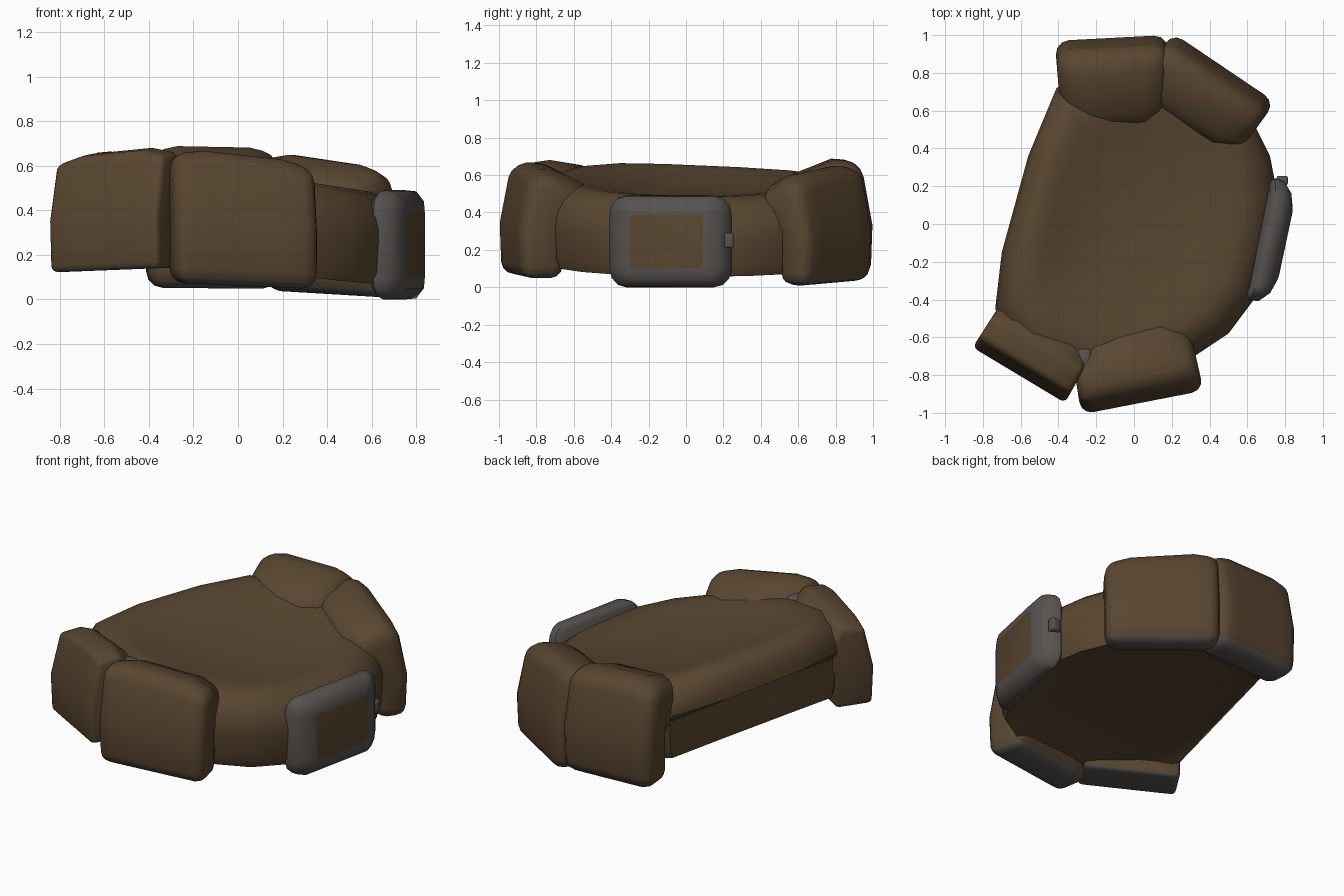
import bpy, bmesh, math
from mathutils import Vector

if "Cube" in bpy.data.objects:
    bpy.data.objects.remove(bpy.data.objects["Cube"])


def material(name, rgb):
    m = bpy.data.materials.new(name)
    m.diffuse_color = (*rgb, 1)
    m.use_nodes = True
    m.node_tree.nodes["Principled BSDF"].inputs["Base Color"].default_value = m.diffuse_color
    return m


BROWN = material("brown leather", (0.1, 0.061, 0.03))
GREY = material("dark grey", (0.095, 0.085, 0.077))


def finish(name, bm, angle=45, bevel=0, index=0):
    bmesh.ops.recalc_face_normals(bm, faces=bm.faces)
    for f in bm.faces:
        f.material_index = index
    me = bpy.data.meshes.new(name)
    bm.to_mesh(me)
    bm.free()
    ob = bpy.data.objects.new(name, me)
    bpy.context.collection.objects.link(ob)
    me.materials.append(BROWN)
    me.materials.append(GREY)
    bpy.ops.object.select_all(action='DESELECT')
    ob.select_set(True)
    bpy.context.view_layer.objects.active = ob
    if bevel:
        b = ob.modifiers.new("round", 'BEVEL')
        b.width, b.segments = bevel, 3
        b.limit_method, b.angle_limit = 'ANGLE', math.radians(30)
        bpy.ops.object.modifier_apply(modifier=b.name)
    bpy.ops.object.shade_smooth_by_angle(angle=math.radians(angle))
    return ob


def loft(rings):
    """Skin rings of points and cap both ends."""
    bm = bmesh.new()
    rows = [[bm.verts.new(p) for p in r] for r in rings]
    n = len(rows[0])
    for a, b in zip(rows, rows[1:]):
        for i in range(n):
            bm.faces.new((a[i], a[(i + 1) % n], b[(i + 1) % n], b[i]))
    bm.faces.new(rows[0])
    bm.faces.new(rows[-1])
    return bm


# Belt body: lofted outline, tilted down to +x, with a shallow dish on top
outline = [(-0.41, 0.72), (-0.56, 0.36), (-0.70, -0.15), (-0.735, -0.45),
           (-0.62, -0.68), (-0.40, -0.80), (-0.10, -0.84), (0.20, -0.78),
           (0.38, -0.66), (0.50, -0.58), (0.65, -0.38), (0.72, -0.10),
           (0.76, 0.15), (0.72, 0.36), (0.64, 0.52), (0.50, 0.72),
           (0.20, 0.84), (-0.18, 0.84)]


def ring(scale, f, straight=False):
    """f runs from the lower rim (0) to the upper rim (1);
    straight flattens the wall on the -x side."""
    pts = []
    for x, y in outline:
        x, y = x * scale, y * scale
        low, high = 0.13 - 0.10 * x, 0.575 - 0.155 * x
        if straight:
            x = max(x, -0.59 + 0.278 * y)
        pts.append((x, y, low + (high - low) * f))
    return pts


finish("belt_body", loft([
    ring(0.30, 0.12), ring(0.70, 0.10), ring(0.90, 0.04, True), ring(0.96, 0.0, True),
    ring(0.99, 0.12, True), ring(1.0, 0.5, True), ring(1.0, 0.58), ring(0.985, 0.72),
    ring(0.94, 0.87), ring(0.86, 0.97), ring(0.78, 1.0), ring(0.68, 0.98),
    ring(0.56, 0.94), ring(0.40, 0.90), ring(0.18, 0.87)]), 40)


# Pouches: side profile swept across the width, shallower and lower at the ends
def pouch(name, x, y, out_deg, width, z0, z1, depth, slope, foot=0.24):
    a = math.radians(out_deg)
    out = Vector((math.cos(a), math.sin(a), 0))
    side = Vector((-out.y, out.x, 0))
    h = z1 - z0
    profile = [(-0.01, 0), (-foot, 0), (-foot, h - 0.34), (-depth, h - 0.30),
               (-depth, h - 0.11), (-0.20, h), (-0.06, h - 0.01), (0.0, h * 0.45)]
    rings = []
    for s in (-1, -0.55, 0.55, 1):
        end = abs(s) == 1
        r = []
        for v, z in profile:
            if end and z > h * 0.5:
                z -= 0.03
            if end and v < -0.26:
                v *= 0.8
            p = Vector((x, y, z0 + z)) + out * v + side * (s * width / 2 * (1 + 0.1 * v))
            p.z -= slope * (p.x - x) * (0.4 + 0.6 * z / h)
            r.append(p)
        rings.append(r)
    ob = finish(name, loft(rings), 50, 0.075)
    for f in ob.data.polygons:          # grey undersides
        f.material_index = 1 if f.normal.z < -0.5 else 0


pouch("back_left_pouch", -0.12, 0.985, 93, 0.60, 0.05, 0.685, 0.48, 0.02)
pouch("back_right_pouch", 0.475, 0.83, 56, 0.66, 0.02, 0.62, 0.38, 0.15, 0.20)
pouch("front_right_pouch", 0.045, -0.945, -79, 0.66, 0.06, 0.65, 0.42, 0.11)
pouch("front_left_pouch", -0.61, -0.80, -121, 0.57, 0.13, 0.66, 0.34, -0.10)


def box(name, loc, size, bevel):
    bm = bmesh.new()
    bmesh.ops.create_cube(bm, size=1)
    for v in bm.verts:
        v.co = Vector([c + p * s for c, p, s in zip(loc, v.co, size)])
    return finish(name, bm, 50, bevel, 1)


# Grey linings showing in the gaps between neighbouring pouches
box("back_gap_lining", (0.18, 0.76, 0.47), (0.08, 0.12, 0.24), 0.02)
box("front_gap_lining", (-0.265, -0.72, 0.50), (0.08, 0.12, 0.24), 0.02)

# Buckle: curved rounded plate with a brown centre panel
ba = math.radians(-12)


def buckle_ring(w, h, c, d, zc=0.245):
    pts = []
    for sx, sz in ((1, 1), (-1, 1), (-1, -1), (1, -1)):
        arc = [(w - c + c * math.cos(t), h - c + c * math.sin(t))
               for t in (0, math.pi / 6, math.pi / 3, math.pi / 2)]
        if sx * sz < 0:
            arc.reverse()
        for s, z in arc:
            s, z = s * sx, z * sz
            v = d - 0.5 * s * s
            pts.append((0.70 + v * math.cos(ba) - s * math.sin(ba),
                        -0.085 + v * math.sin(ba) + s * math.cos(ba), zc + z))
    return pts


buckle = finish("buckle", loft([
    buckle_ring(0.30, 0.22, 0.07, 0.0), buckle_ring(0.33, 0.245, 0.09, 0.03),
    buckle_ring(0.325, 0.24, 0.09, 0.08), buckle_ring(0.27, 0.195, 0.07, 0.115),
    buckle_ring(0.20, 0.145, 0.03, 0.12)]), 50, 0, 1)
buckle.data.polygons[-1].material_index = 0

# Small catch on the buckle's edge
box("buckle_catch", (0.785, 0.23, 0.25), (0.06, 0.05, 0.08), 0.012)
